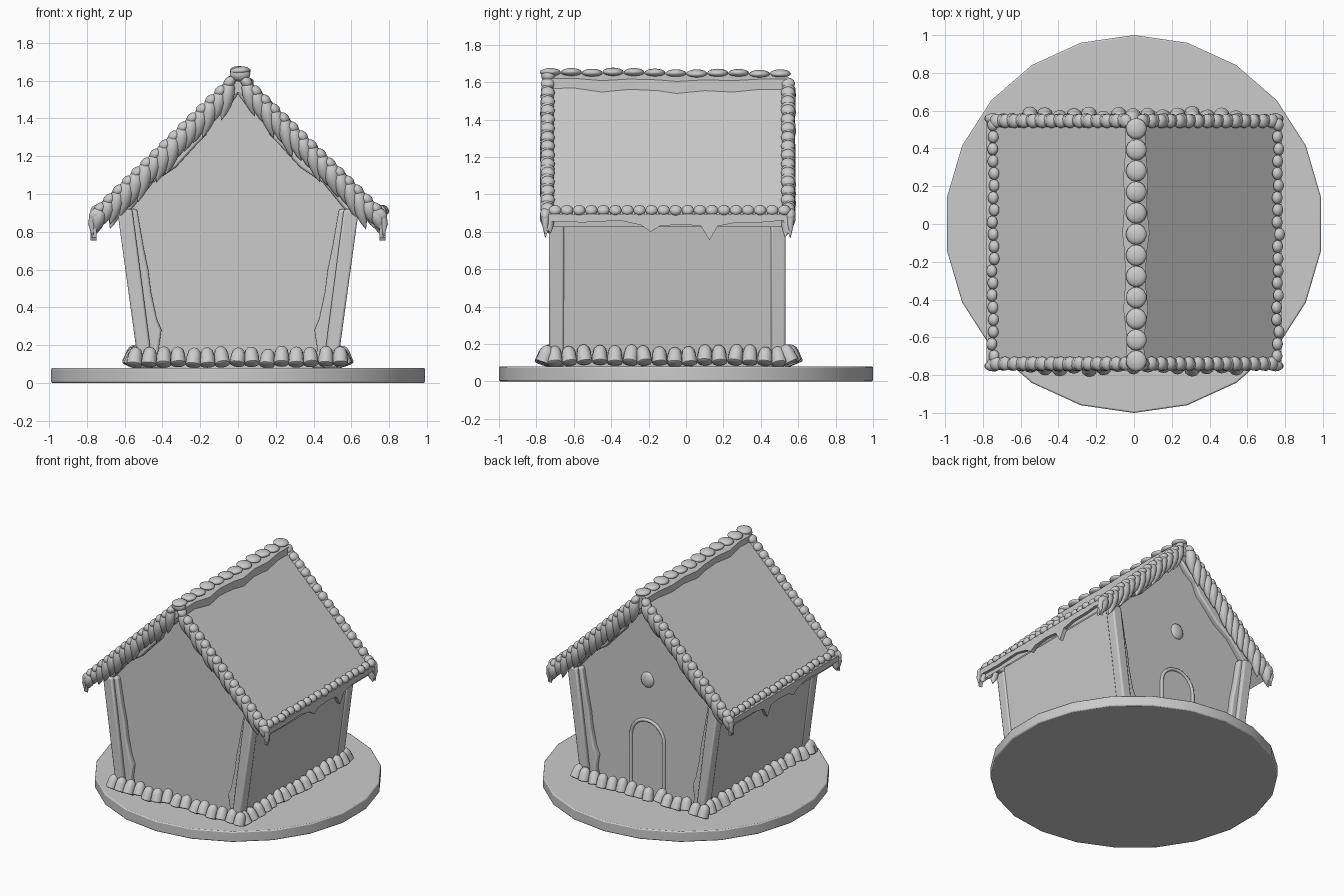
import bpy, bmesh, math, random
from mathutils import Vector, Matrix

if "Cube" in bpy.data.objects:
    bpy.data.objects.remove(bpy.data.objects["Cube"])

random.seed(4)
FRONT, BACK = -0.665, 0.465        # gable wall planes
MID, HALF = -0.097, 0.64           # roof centre and half length in y


def roof_z(x):
    return 1.62 - 0.974 * abs(x)


def finish(bm, name, angle=40, bevel=0):
    bmesh.ops.recalc_face_normals(bm, faces=bm.faces)
    me = bpy.data.meshes.new(name)
    bm.to_mesh(me)
    bm.free()
    ob = bpy.data.objects.new(name, me)
    bpy.context.collection.objects.link(ob)
    bpy.ops.object.select_all(action='DESELECT')
    ob.select_set(True)
    bpy.context.view_layer.objects.active = ob
    bpy.ops.object.shade_smooth_by_angle(angle=math.radians(angle))
    if bevel:
        mod = ob.modifiers.new("bevel", 'BEVEL')
        mod.width, mod.segments, mod.limit_method, mod.angle_limit = bevel, 2, 'ANGLE', 1.0
    return ob


def prism(bm, pts, d0, d1, place):
    """Outline pts (a, b) extruded from depth d0 to d1, placed by place(a, b, d)."""
    lo = [bm.verts.new(place(a, b, d0)) for a, b in pts]
    hi = [bm.verts.new(place(a, b, d1)) for a, b in pts]
    bm.faces.new(lo)
    bm.faces.new(hi[::-1])
    for i in range(len(pts)):
        j = (i + 1) % len(pts)
        bm.faces.new((lo[i], lo[j], hi[j], hi[i]))


def tube(bm, pts, radii, n=10):
    """Round skin over a path with a radius at each point."""
    pts = [Vector(p) for p in pts]
    rings = []
    for i, (p, r) in enumerate(zip(pts, radii)):
        t = pts[min(i + 1, len(pts) - 1)] - pts[max(i - 1, 0)]
        u = t.cross(Vector((0, 1, 0)) if abs(t.normalized().y) < .8 else Vector((1, 0, 0))).normalized()
        v = t.cross(u).normalized()
        rings.append([bm.verts.new(p + r * (math.cos(k * math.tau / n) * u + math.sin(k * math.tau / n) * v))
                      for k in range(n)])
    for a, b in zip(rings, rings[1:]):
        for k in range(n):
            bm.faces.new((a[k], a[(k + 1) % n], b[(k + 1) % n], b[k]))
    bm.faces.new(rings[0])
    bm.faces.new(rings[-1][::-1])


def bead(bm, loc, size, tilt=0):
    m = Matrix.Translation(loc) @ Matrix.Rotation(tilt, 4, 'Y') @ Matrix.Diagonal((*size, 1))
    bmesh.ops.create_uvsphere(bm, u_segments=14, v_segments=8, radius=1, matrix=m)


def along_y(a, b, d):
    return (a, d, b)


def along_x(a, b, d):
    return (d, a, b)


# 22-sided base board
bm = bmesh.new()
prism(bm, [(math.sin(k * math.tau / 22), math.cos(k * math.tau / 22)) for k in range(22)],
      0, .08, lambda a, b, d: (a, b, d))
finish(bm, "base_board", 30, .008)

# House body with flared walls
bm = bmesh.new()
prism(bm, [(-.515, .07), (.515, .07), (.63, .93), (0, 1.56), (-.63, .93)], FRONT, BACK, along_y)
finish(bm, "house_walls", 20)

# Roof panels
bm = bmesh.new()
prism(bm, [(0, 1.62), (.76, .88), (.755, .825), (0, 1.54), (-.755, .825), (-.76, .88)],
      MID - HALF, MID + HALF, along_y)
finish(bm, "roof", 20)

# Icing on the gable walls: thick corner posts with ragged edges, bands under the roof
bm = bmesh.new()
post = [(.525, .08), (.64, .92), (.56, .92), (.45, .08)]
ragged = [(.52, .08), (.63, .92), (.535, .92), (.50, .72), (.475, .6), (.46, .48),
          (.43, .34), (.405, .28), (.42, .18), (.39, .08)]
band = [(0, 1.56), (.68, .90), (.58, .90), (.45, 1.06), (.33, 1.14), (.22, 1.26),
        (.17, 1.31), (.13, 1.40), (.05, 1.46), (0, 1.53)]
for wall, out in ((FRONT, -1), (BACK, 1)):
    for s in (-1, 1):
        for shape, t in ((post, .067), (ragged, .04), (band, .04)):
            prism(bm, [(s * a, b) for a, b in shape], wall - out * .012, wall + out * t, along_y)
finish(bm, "gable_icing", 30, .012)

# Dripping icing along the eaves
bm = bmesh.new()
drip = [(-.765, .895), (-.765, .85), (-.75, .77), (-.72, .855), (-.55, .85), (-.35, .86),
        (-.24, .835), (-.19, .80), (-.14, .83), (-.02, .84), (.08, .83), (.125, .755),
        (.17, .83), (.27, .85), (.40, .85), (.52, .86), (.555, .77), (.57, .85), (.57, .895)]
for s in (-1, 1):
    prism(bm, drip, s * .75, s * .78, along_x)
finish(bm, "eave_icing", 30)

# Icing draped over the ridge
bm = bmesh.new()
edge = [(.075, -.74), (.07, -.6), (.10, -.45), (.08, -.3), (.09, -.15), (.11, -.05),
        (.09, .1), (.10, .25), (.08, .4), (.08, .54)]
for s in (-1, 1):
    prism(bm, [(0, -.74)] + [(a * (1 if s > 0 else .75), b) for a, b in edge] + [(0, .54)], -.06, .005,
          lambda a, b, d: (s * a * .75, b, 1.645 - a * .42 + d))
finish(bm, "ridge_icing", 30)

# Round candies on the ridge
bm = bmesh.new()
for i in range(12):
    bead(bm, (.012, -.725 + i * .1118, 1.655 - i * .001 + random.uniform(-.004, .004)),
         (.055, .056, .022), random.uniform(-.1, .1))
bead(bm, (.012, -.735, 1.635), (.055, .04, .04))
finish(bm, "ridge_candies", 60)

# Piped beads along the eaves
bm = bmesh.new()
for s in (-1, 1):
    for i in range(20):
        bead(bm, (s * .755 + .008 + random.uniform(-.008, .008), -.70 + i * .0645, .915),
             (.031, .034, .025), s * .75)
finish(bm, "eave_beads", 60)

# Piped beads and hanging shells on the gable edges
beads, shells = bmesh.new(), bmesh.new()
for y, out in ((MID - HALF, -1), (MID + HALF, 1)):
    for s in (-1, 1):
        for i in range(15):
            x = .045 + i * .049
            z = roof_z(x)
            bead(beads, (s * x, y + out * .002, z + .016), (.036, .038, .028), s * .772)
            k = random.uniform(.9, 1.12) * (.75 if i > 12 else 1)
            path = [(0, 0, .03), (.002, 0, .02), (.006, .004, -.01), (.012, .004, -.05),
                    (.02, -.002, -.095), (.032, -.008, -.135), (.044, -.014, -.17)]
            r = random.uniform(.95, 1.1)
            tube(shells, [(s * (x + a), y + out * b, z + c * k) for a, b, c in path],
                 [q * r for q in (.003, .022, .036, .038, .031, .018, .001)], 9)
finish(beads, "gable_beads", 60)
finish(shells, "gable_icing_shells", 60)

# Icing tips at the four eave corners
bm = bmesh.new()
for y in (MID - .655, MID + .655):
    for s in (-1, 1):
        bead(bm, (s * .75, y, .895), (.045, .028, .03), s * .6)
        tube(bm, [(s * .765, y, .89), (s * .775, y, .84), (s * .77, y, .77)], [.022, .018, .002], 8)
finish(bm, "corner_drips", 60)

# Gumdrop border leaning against the walls
bm = bmesh.new()


def gumdrop(x, y, lean):
    axis = Vector((lean[0], lean[1], random.uniform(2, 3))).normalized()
    side = Vector((lean[1], lean[0], 0)) * random.uniform(-.15, .15)
    axis = (axis + side).normalized()
    base = Vector((x, y, .093 + random.uniform(-.003, .008)))
    h = random.uniform(.95, 1.1)
    tube(bm, [base + axis * t * h for t in (0, .004, .055, .078, .092, .098)],
         [.036, .041, .038, .032, .019, .003], 12)


for y, out in ((-.76, -1), (.575, 1)):
    for i in range(15):
        gumdrop(-.55 + i * .078, y + random.uniform(-.012, .012), (0, -out))
for s in (-1, 1):
    for i in range(16):
        gumdrop(s * (.565 + random.uniform(-.012, .012)), -.70 + i * .08, (-s, 0))
finish(bm, "gumdrop_border", 50)

# Arched door outline on the back wall
bm = bmesh.new()
W = .14
arch = [(-W, BACK, .08), (-W, BACK, .3)]
arch += [(-W * math.cos(math.pi * k / 12), BACK, .51 + W * math.sin(math.pi * k / 12)) for k in range(13)]
arch += [(W, BACK, .3), (W, BACK, .08)]
tube(bm, arch, [.013] * len(arch), 8)
finish(bm, "door_icing", 60)

# Round candy above the door
bm = bmesh.new()
bead(bm, (0, BACK, .96), (.055, .022, .06))
finish(bm, "window_candy", 60)
